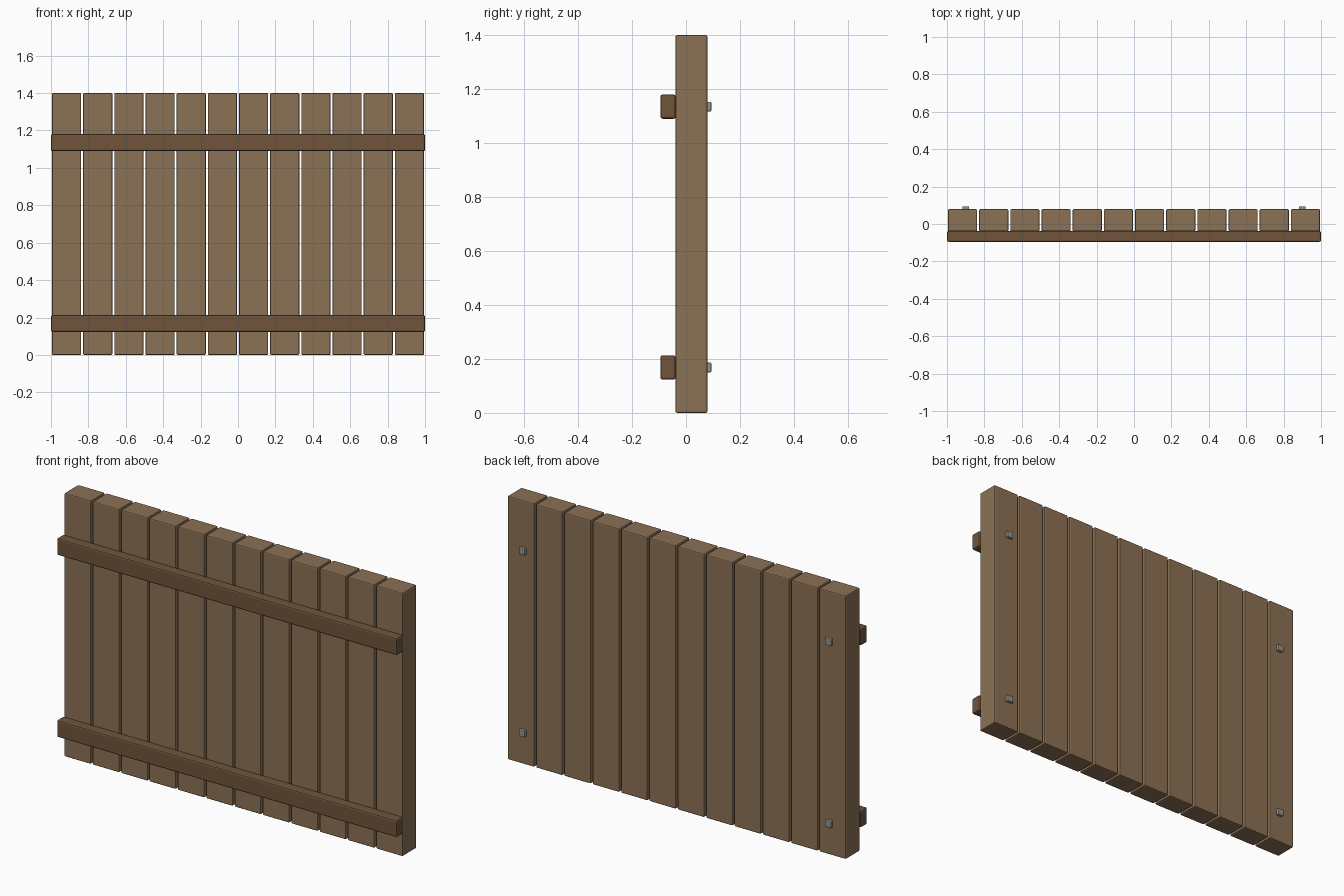
import bpy

if "Cube" in bpy.data.objects:
    bpy.data.objects.remove(bpy.data.objects["Cube"])

def material(name, color):
    m = bpy.data.materials.new(name)
    m.diffuse_color = (*color, 1)
    m.use_nodes = True
    m.node_tree.nodes["Principled BSDF"].inputs["Base Color"].default_value = m.diffuse_color
    return m

PLANK = material("plank_wood", (0.26, 0.165, 0.09))
RAIL = material("rail_wood", (0.16, 0.09, 0.045))
METAL = material("bolt_metal", (0.30, 0.29, 0.25))

def box(name, lo, hi, bevel, segments, mat):
    """Bevelled box between two corners."""
    bpy.ops.mesh.primitive_cube_add(size=1, location=[(a + b) / 2 for a, b in zip(lo, hi)])
    ob = bpy.context.object
    ob.name = name
    ob.scale = [b - a for a, b in zip(lo, hi)]
    bpy.ops.object.transform_apply(location=False, rotation=False, scale=True)
    ob.data.materials.append(mat)
    mod = ob.modifiers.new("Bevel", 'BEVEL')
    mod.width = bevel
    mod.segments = segments
    return ob

# Upright planks
COUNT = 12
PITCH = 2 / COUNT
for i in range(COUNT):
    x = -1 + PITCH * (i + 0.5)
    box(f"plank_{i + 1}", (x - 0.078, -0.039, 0), (x + 0.078, 0.079, 1.4), 0.006, 2, PLANK)

# Cross rails on the front, with square bolt heads on the back
for level, z in (("lower", 0.168), ("upper", 1.135)):
    box(f"{level}_rail", (-1, -0.095, z - 0.045), (1, -0.038, z + 0.045), 0.008, 2, RAIL)
    for side, x in (("left", -0.9), ("right", 0.9)):
        box(f"{level}_{side}_bolt", (x - 0.018, 0.07, z - 0.018),
            (x + 0.018, 0.094, z + 0.018), 0.004, 2, METAL)
